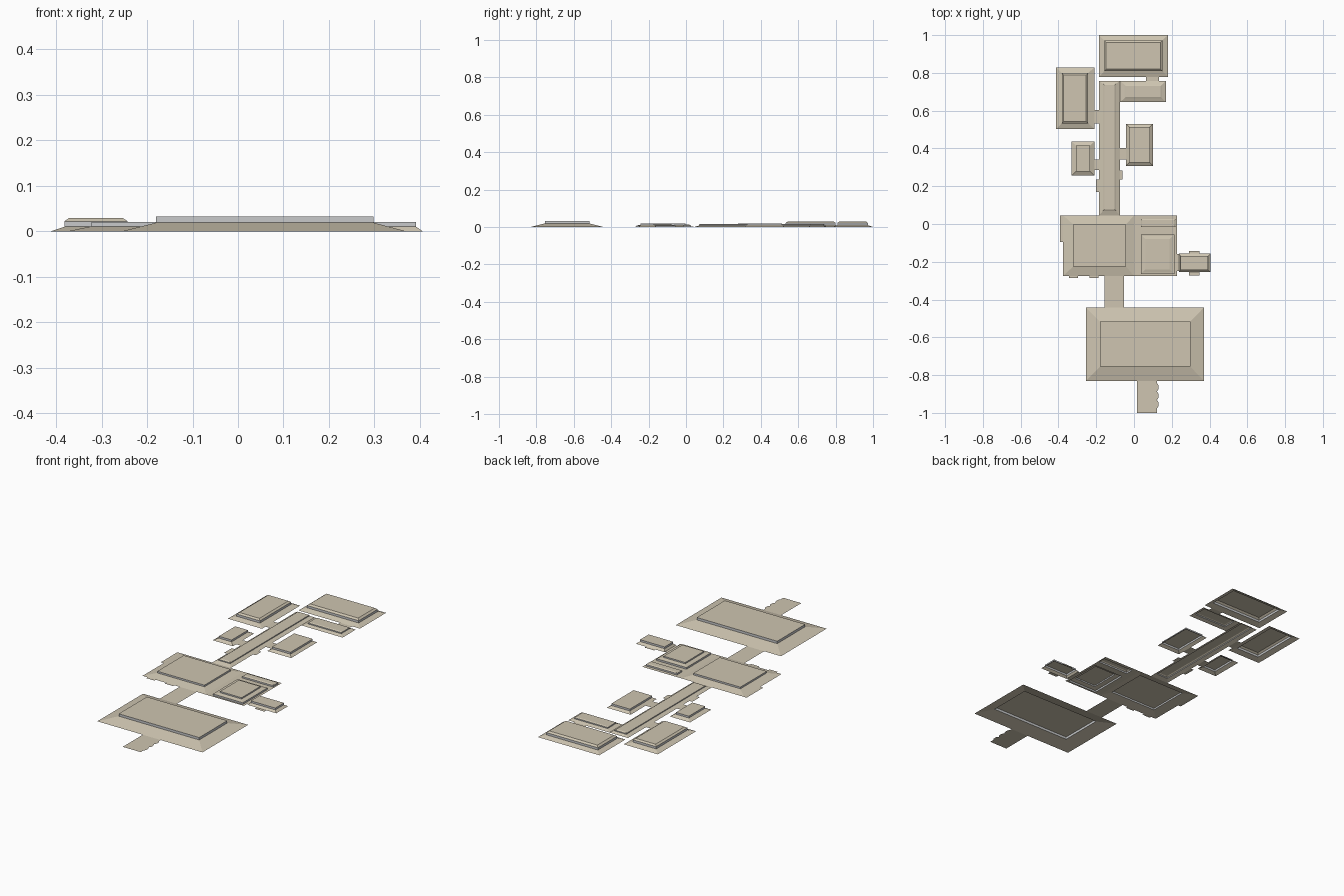
import bpy, bmesh, math

if "Cube" in bpy.data.objects:
    bpy.data.objects.remove(bpy.data.objects["Cube"])


def material(name, rgb):
    m = bpy.data.materials.new(name)
    m.diffuse_color = (*rgb, 1)
    m.use_nodes = True
    m.node_tree.nodes["Principled BSDF"].inputs["Base Color"].default_value = m.diffuse_color
    return m


BEIGE = material("warm_beige", (0.62, 0.56, 0.44))
GREY = material("pale_grey", (0.58, 0.59, 0.60))


def finish(name, bm):
    # Thin open shell: upright faces are grey, everything else beige
    bm.normal_update()
    for f in bm.faces:
        f.material_index = 1 if abs(f.normal.z) < 0.1 else 0
    me = bpy.data.meshes.new(name)
    bm.to_mesh(me)
    bm.free()
    me.materials.append(BEIGE)
    me.materials.append(GREY)
    ob = bpy.data.objects.new(name, me)
    bpy.context.collection.objects.link(ob)


def rect(bm, r, z):
    x0, x1, y0, y1 = r
    return [bm.verts.new((x, y, z)) for x, y in
            ((x0, y0), (x1, y0), (x1, y1), (x0, y1))]


def inset(r, d):
    return (r[0] + d, r[1] - d, r[2] + d, r[3] - d)


def tray(name, tiers):
    """Rectangles (x0, x1, y0, y1) with heights, joined upward and closed on top."""
    bm = bmesh.new()
    loops = [rect(bm, r, z) for r, z in tiers]
    for a, b in zip(loops, loops[1:]):
        for i in range(4):
            j = (i + 1) % 4
            bm.faces.new((a[i], a[j], b[j], b[i]))
    bm.faces.new(loops[-1])
    finish(name, bm)


def room(name, outer, inner, z1, z2, bevel=0, z3=0):
    tiers = [(outer, 0), (inner, z1), (inner, z2)]
    if bevel:
        tiers.append((inset(inner, bevel), z3))
    tray(name, tiers)


def flat(name, r):
    bm = bmesh.new()
    bm.faces.new(rect(bm, r, 0))
    finish(name, bm)


# Large rooms with sloped borders and raised centres
room("front_hall", (-.255, .37, -.83, -.442), (-.18, .298, -.755, -.517), .019, .032)
room("living_room", (-.375, 0, -.275, .045), (-.322, -.042, -.225, -.002), .011, .02)
room("back_room", (-.185, .18, .778, 1), (-.157, .15, .81, .972), .01, .022, .01, .03)
room("left_back_room", (-.412, -.21, .503, .828), (-.382, -.243, .533, .799), .01, .022, .01, .029)

# Smaller rooms
room("left_middle_room", (-.33, -.21, .257, .437), (-.308, -.232, .277, .416), .01, .02)
room("right_middle_room", (-.042, .1, .308, .53), (-.026, .084, .325, .514), .01, .02)
room("side_closet", (.238, .406, -.255, -.155), (.246, .392, -.243, -.17), .01, .02)

# Corridor and its side arm
room("corridor", (-.185, -.075, .045, .757), (-.164, -.096, .07, .742), .008, .013, .007, .017)
room("corridor_arm", (-.075, .17, .645, .757), (-.05, .148, .665, .737), .007, .013, .007, .016)

# Kitchen: flat border, step, slope and second step
kitchen = (.036, .214, -.265, -.055)
tray("kitchen", [((0, .228, -.275, -.04), 0), (kitchen, 0), (kitchen, .009),
                 (inset(kitchen, .008), .009), (inset(kitchen, .025), .013),
                 (inset(kitchen, .025), .02)])
strip = (.036, .22, -.016, .026)
tray("kitchen_strip", [((0, .228, -.04, .045), 0), (strip, 0), (strip, .008),
                       (inset(strip, .006), .012)])

# Flat passage and doorway pieces
flat("front_passage", (-.155, -.053, -.442, -.275))
doors = [(-.21, -.185, .533, .603), (-.21, -.185, .285, .342), (-.202, -.185, .17, .235),
         (-.075, -.042, .342, .402), (-.075, -.06, .235, .283), (.063, .133, .757, .778),
         (-.392, -.375, -.095, .045), (-.345, -.297, -.286, -.275),
         (-.235, -.187, -.286, -.275), (.228, .238, -.25, -.16),
         (.29, .347, -.155, -.143), (.29, .347, -.272, -.255)]
for i, d in enumerate(doors):
    flat(f"doorway_{i + 1}", d)

# Entry strip with a scalloped right edge
bm = bmesh.new()
pts = [(.015, -.83), (.015, -1), (.122, -1)]
for k in range(3):
    for s in range(7):
        a = -math.pi / 2 + math.pi * s / 6
        pts.append((.122 + .008 * math.cos(a), -.955 + .045 * k + .02 * math.sin(a)))
pts.append((.122, -.83))
bm.faces.new([bm.verts.new((x, y, 0)) for x, y in pts])
finish("entry_strip", bm)
